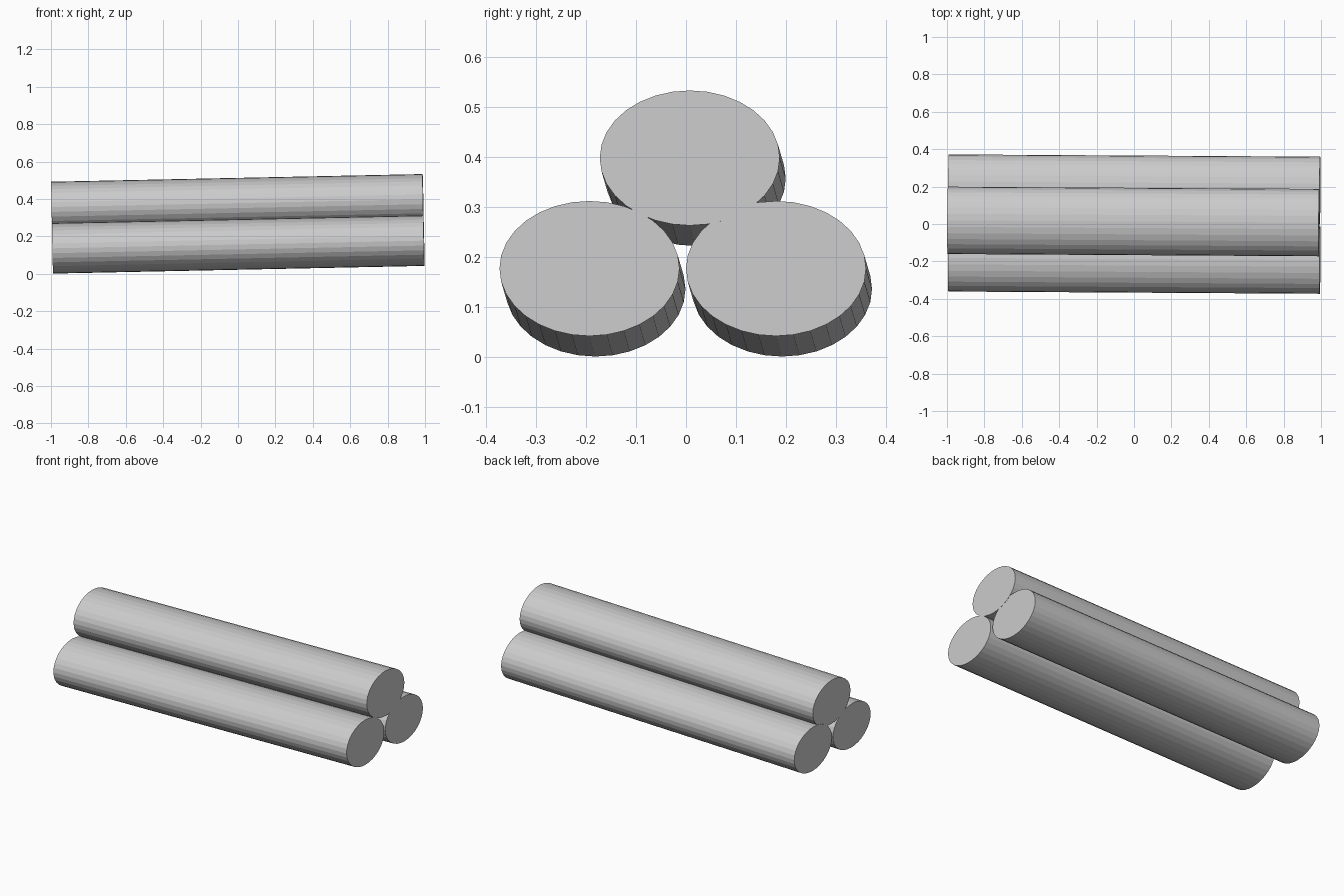
import bpy
from mathutils import Vector, Matrix

if "Cube" in bpy.data.objects:
    bpy.data.objects.remove(bpy.data.objects["Cube"])

SIDES = 32
HALF_WIDTH, HALF_HEIGHT = 0.18, 0.135

# Shared axis direction: the bundle rises slightly towards +x
axis = Vector((1.986, -0.012, 0.041))
length = axis.length
ex = axis.normalized()
ey = Vector((0, 0, 1)).cross(ex).normalized()
ez = ex.cross(ey)
tilt = Matrix((ex, ey, ez)).transposed().to_4x4()


def log(name, y, z):
    """Oval log centred at (y, z), measured at mid length."""
    bpy.ops.mesh.primitive_cylinder_add(vertices=SIDES, radius=1, depth=length)
    ob = bpy.context.object
    ob.name = name
    # Lay along x, squash to an oval, then tilt
    ob.data.transform(Matrix.Rotation(1.5707963, 4, 'Y'))
    ob.data.transform(Matrix.Diagonal((1, HALF_WIDTH, HALF_HEIGHT, 1)))
    ob.data.transform(tilt)
    ob.location = (-(z - 0.23) * 0.02, y, z)
    return ob


# Two logs side by side, one resting on top
log("front_log", -0.187, 0.157)
log("back_log", 0.186, 0.157)
log("top_log", 0.0135, 0.378)
